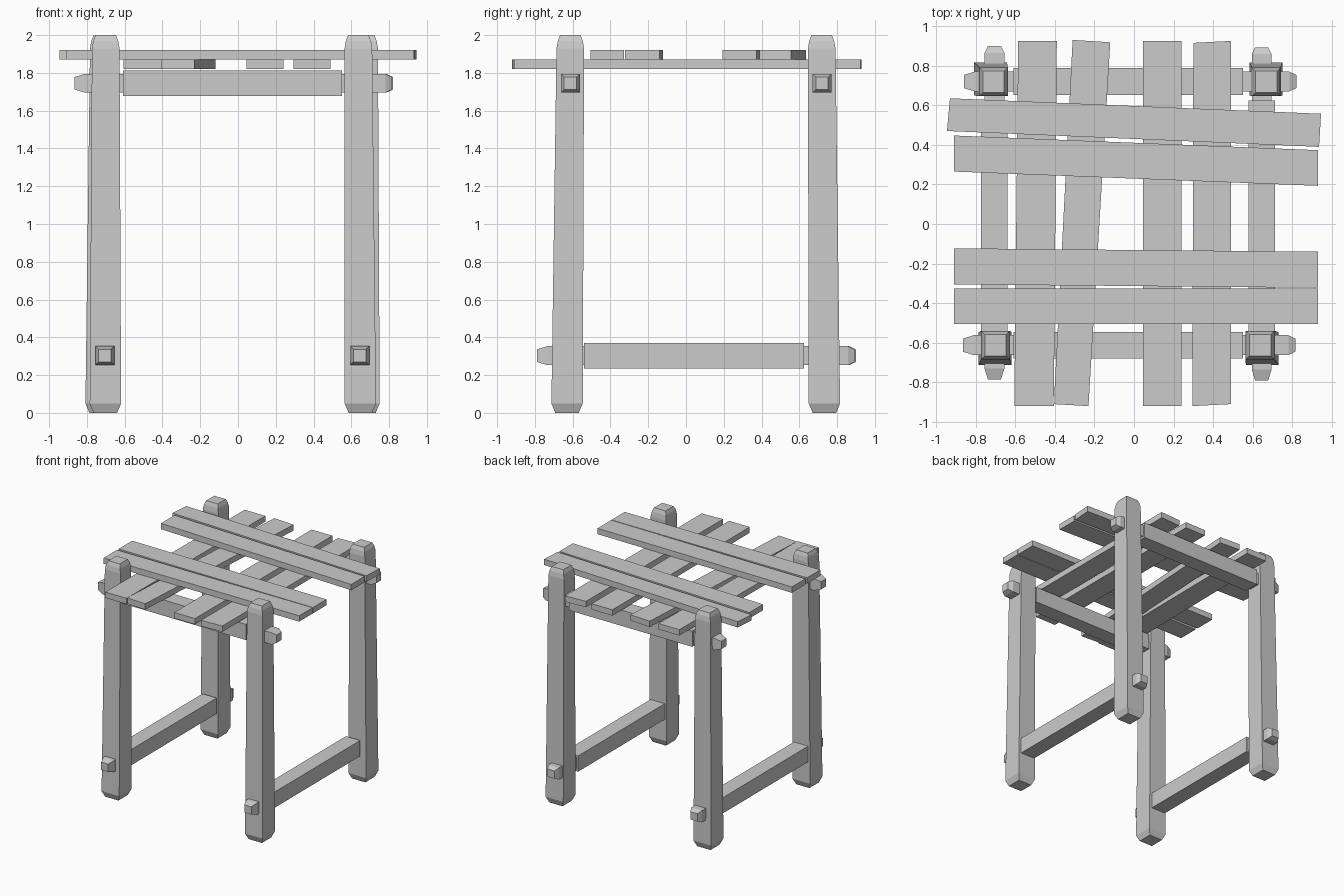
import bpy
import bmesh
from mathutils import Vector

if "Cube" in bpy.data.objects:
    bpy.data.objects.remove(bpy.data.objects["Cube"])


def make_object(name, bm):
    bmesh.ops.recalc_face_normals(bm, faces=bm.faces)
    me = bpy.data.meshes.new(name)
    bm.to_mesh(me)
    bm.free()
    ob = bpy.data.objects.new(name, me)
    bpy.context.collection.objects.link(ob)
    return ob


def loft(bm, rings):
    """Skin a list of equal-length point rings and cap both ends."""
    loops = [[bm.verts.new(p) for p in ring] for ring in rings]
    n = len(loops[0])
    for a, b in zip(loops, loops[1:]):
        for i in range(n):
            j = (i + 1) % n
            bm.faces.new((a[i], a[j], b[j], b[i]))
    bm.faces.new(loops[0][::-1])
    bm.faces.new(loops[-1])


SQUARE = [(-1, -1), (1, -1), (1, 1), (-1, 1)]


def leg(name, bottom, top):
    # Leaning square post, chamfered at the foot and tapered at the head
    b, t = Vector(bottom), Vector(top)
    rings = []
    for z, h in [(0, .062), (.05, .083), (1.93, .073), (1.97, .066), (2, .054)]:
        c = b.lerp(t, z / 2)
        rings.append([(c.x + h * sx, c.y + h * sy, z) for sx, sy in SQUARE])
    bm = bmesh.new()
    loft(bm, rings)
    return make_object(name, bm)


def rail(name, axis, side, z, body, tenon):
    # Thick beam with a thinner chamfered tenon poking through both legs
    s0, s1 = body
    t0, t1 = tenon
    sections = [(t0, .033), (t0 + .055, .05), (s0, .05), (s0, .067),
                (s1, .067), (s1, .05), (t1 - .035, .05), (t1, .033)]
    rings = []
    for s, h in sections:
        if axis == 'x':
            rings.append([(s, side + h * a, z + h * b) for a, b in SQUARE])
        else:
            rings.append([(side + h * a, s, z + h * b) for a, b in SQUARE])
    bm = bmesh.new()
    loft(bm, rings)
    return make_object(name, bm)


def plank(name, outline, z, thick=.05):
    # Slightly crooked board extruded from its plan outline
    bm = bmesh.new()
    loft(bm, [[(x, y, h) for x, y in outline] for h in (z, z + thick)])
    return make_object(name, bm)


# Legs
leg("front_left_leg", (-.702, -.630), (-.700, -.612))
leg("front_right_leg", (.648, -.630), (.637, -.612))
leg("back_left_leg", (-.725, .733), (-.710, .718))
leg("back_right_leg", (.667, .733), (.668, .718))

# Upper cross rails
rail("front_top_rail", 'x', -.612, 1.745, (-.61, .55), (-.865, .815))
rail("back_top_rail", 'x', .72, 1.745, (-.61, .55), (-.86, .82))

# Lower side rails
rail("left_bottom_rail", 'y', -.705, .303, (-.54, .625), (-.785, .9))
rail("right_bottom_rail", 'y', .645, .303, (-.54, .625), (-.79, .893))

# Lower layer of planks, running front to back
lower = [
    [(-.605, -.92), (-.405, -.92), (-.39, .925), (-.585, .925)],
    [(-.405, -.91), (-.23, -.92), (-.12, .918), (-.31, .93)],
    [(.045, -.92), (.24, -.92), (.24, .925), (.045, .925)],
    [(.295, -.92), (.49, -.91), (.49, .925), (.30, .915)],
]
for i, o in enumerate(lower):
    plank(f"lower_plank_{i + 1}", o, 1.82)

# Upper layer of planks, running side to side
upper = [
    [(-.945, .47), (.935, .39), (.945, .557), (-.93, .635)],
    [(-.91, .265), (.93, .193), (.93, .373), (-.91, .447)],
    [(-.91, -.305), (.93, -.322), (.93, -.14), (-.91, -.123)],
    [(-.91, -.505), (.93, -.505), (.93, -.327), (-.91, -.327)],
]
for i, o in enumerate(upper):
    plank(f"upper_plank_{i + 1}", o, 1.87)
